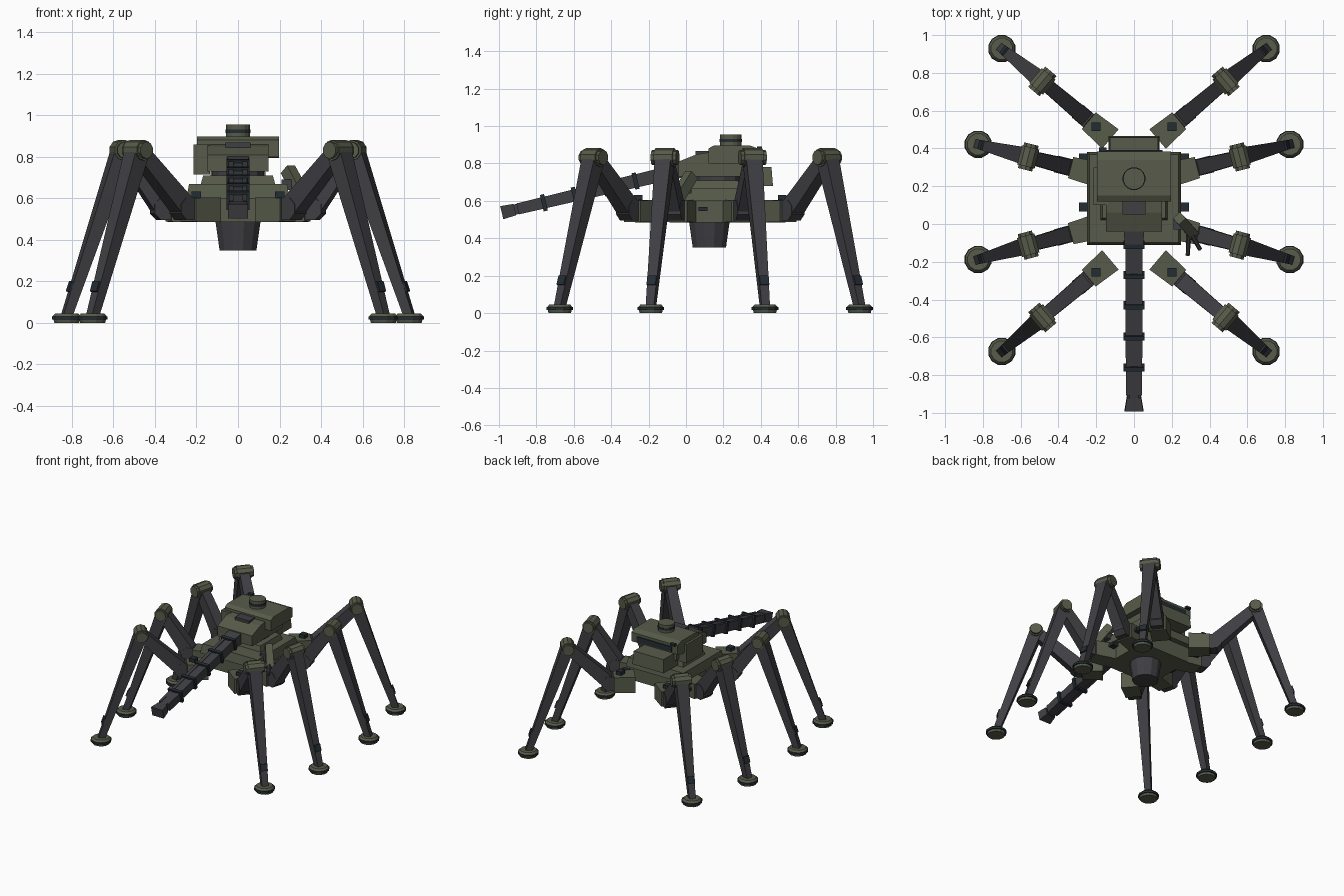
import bpy, bmesh, math
from mathutils import Vector, Matrix

if "Cube" in bpy.data.objects:
    bpy.data.objects.remove(bpy.data.objects["Cube"])


def mat(name, col):
    m = bpy.data.materials.new(name)
    m.diffuse_color = (*col, 1)
    m.use_nodes = True
    m.node_tree.nodes["Principled BSDF"].inputs["Base Color"].default_value = m.diffuse_color
    return m


OLIVE = mat("olive", (0.095, 0.105, 0.068))
STEEL = mat("steel", (0.05, 0.05, 0.057))
DARK = mat("dark", (0.018, 0.026, 0.033))


def loft(name, rings, material):
    """Skin a list of equal-length point rings and cap both ends."""
    bm = bmesh.new()
    vs = [[bm.verts.new(p) for p in r] for r in rings]
    n = len(vs[0])
    for a, b in zip(vs, vs[1:]):
        for i in range(n):
            bm.faces.new((a[i], a[(i + 1) % n], b[(i + 1) % n], b[i]))
    bm.faces.new(vs[0])
    bm.faces.new(vs[-1])
    bmesh.ops.recalc_face_normals(bm, faces=bm.faces)
    me = bpy.data.meshes.new(name)
    bm.to_mesh(me)
    bm.free()
    me.materials.append(material)
    ob = bpy.data.objects.new(name, me)
    bpy.context.collection.objects.link(ob)
    return ob


def frame(p, q):
    d = (Vector(q) - Vector(p)).normalized()
    side = d.cross(Vector((0, 0, 1)))
    side = side.normalized() if side.length > 1e-4 else Vector((1, 0, 0))
    return side, side.cross(d)


def beam(name, p, q, s0, s1, material):
    """Tapered box from p to q; sizes are (horizontal width, depth)."""
    u, v = frame(p, q)
    rings = [[Vector(c) + u * a * w / 2 + v * b * h / 2
              for a, b in ((-1, -1), (1, -1), (1, 1), (-1, 1))]
             for c, (w, h) in ((p, s0), (q, s1))]
    return loft(name, rings, material)


def drum(name, p, q, r0, r1, material, n=12):
    u, v = frame(p, q)
    rings = [[Vector(c) + r * (u * math.cos(t) + v * math.sin(t))
              for t in (2 * math.pi * (i + 0.5) / n for i in range(n))]
             for c, r in ((p, r0), (q, r1))]
    return loft(name, rings, material)


def box(name, lo, hi, material, inset=0):
    """Axis-aligned box, its top edge drawn in by inset."""
    rings = []
    for z, k in ((lo[2], 0), (hi[2], inset)):
        rings.append([(lo[0] + k, lo[1] + k, z), (hi[0] - k, lo[1] + k, z),
                      (hi[0] - k, hi[1] - k, z), (lo[0] + k, hi[1] - k, z)])
    return loft(name, rings, material)


def slab(name, profile, x0, x1, material):
    """Extrude a (y, z) side profile across x."""
    return loft(name, [[(x, y, z) for y, z in profile] for x in (x0, x1)], material)


# Eight legs: hip start, knee and foot in plan
legs = {
    "front": ((0.125, -0.19), (0.485, -0.495), (0.70, -0.675)),
    "mid_front": ((0.19, -0.012), (0.56, -0.112), (0.825, -0.188)),
    "mid_rear": ((0.19, 0.262), (0.56, 0.355), (0.825, 0.422)),
    "rear": ((0.125, 0.45), (0.485, 0.755), (0.70, 0.928)),
}
for label, pts in legs.items():
    for s, sn in ((1, "right"), (-1, "left")):
        hip, knee, foot = (Vector((x * s, y, 0)) for x, y in pts)
        d = (knee - hip).normalized()
        side = Vector((-d.y, d.x, 0))
        up = Vector((0, 0, 1))
        nm = f"{label}_{sn}_"
        # hip block and joint
        h0, h1 = hip + up * 0.545, hip + d * 0.15 + up * 0.545
        beam(nm + "hip", h0, h1, (0.135, 0.12), (0.115, 0.115), OLIVE)
        j = hip + d * 0.175 + up * 0.55
        drum(nm + "hip_joint", j - side * 0.045, j + side * 0.045, 0.06, 0.06, STEEL, 8)
        if label in ("front", "rear"):
            c = hip + d * 0.10 + up * 0.62
            box(nm + "sensor", c - Vector((.023, .023, .015)), c + Vector((.023, .023, .012)), DARK)
        # upper leg, knee, lower leg
        k = knee + up * 0.832
        beam(nm + "upper_leg", j, k, (0.085, 0.10), (0.07, 0.075), STEEL)
        drum(nm + "knee", k - side * 0.052, k + side * 0.052, 0.05, 0.05, OLIVE, 10)
        drum(nm + "knee_pin", k - side * 0.07, k + side * 0.07, 0.041, 0.041, OLIVE, 10)
        f = foot + up * 0.035
        beam(nm + "lower_leg", k, f, (0.09, 0.085), (0.045, 0.045), STEEL)
        a, b = k.lerp(f, 0.80), k.lerp(f, 0.86)
        beam(nm + "ankle_unit", a + d * 0.018, b + d * 0.018, (0.05, 0.04), (0.05, 0.04), DARK)
        # foot pad
        drum(nm + "foot_base", foot, foot + up * 0.016, 0.062, 0.066, OLIVE)
        drum(nm + "foot_rim", foot + up * 0.016, foot + up * 0.032, 0.074, 0.074, DARK)
        drum(nm + "foot_cap", foot + up * 0.032, foot + up * 0.046, 0.07, 0.058, OLIVE)

# Hull
box("lower_hull", (-0.21, -0.07, 0.485), (0.21, 0.34, 0.60), OLIVE)
box("hull_deck", (-0.248, -0.11, 0.60), (0.248, 0.38, 0.67), OLIVE, 0.012)
box("turret_base", (-0.18, 0.02, 0.665), (0.18, 0.29, 0.71), OLIVE, 0.012)
drum("turret_neck", (0, 0.17, 0.70), (0, 0.17, 0.76), 0.13, 0.13, STEEL)
for s in (1, -1):
    for y in (0.09, 0.35):
        box("side_sensor", (s * 0.265 - 0.025, y - 0.024, 0.545),
            (s * 0.265 + 0.025, y + 0.024, 0.568), DARK)
drum("belly_pod", (0, 0.125, 0.487), (0, 0.125, 0.385), 0.112, 0.097, STEEL)
drum("belly_pod_tip", (0, 0.125, 0.385), (0, 0.125, 0.35), 0.097, 0.092, STEEL)

# Turret
slab("turret_body", [(-0.04, 0.73), (-0.04, 0.81), (0.06, 0.85), (0.13, 0.86),
                     (0.33, 0.86), (0.33, 0.73)], -0.148, 0.148, OLIVE)
slab("turret_roof", [(0.12, 0.80), (0.12, 0.88), (0.15, 0.897), (0.34, 0.897),
                     (0.385, 0.88), (0.385, 0.81), (0.34, 0.795)], -0.197, 0.197, OLIVE)
box("left_armour_box", (-0.215, 0.10, 0.715), (-0.135, 0.30, 0.86), OLIVE)
box("rear_box", (-0.135, 0.29, 0.68), (0.135, 0.465, 0.78), OLIVE, 0.008)
box("rear_vent", (-0.15, 0.36, 0.82), (0.15, 0.392, 0.86), DARK)
box("roof_sight", (-0.06, 0.05, 0.83), (0.06, 0.13, 0.868), STEEL)
box("rear_lamp", (-0.185, 0.38, 0.875), (-0.145, 0.405, 0.892), DARK)
drum("cupola", (0, 0.24, 0.89), (0, 0.24, 0.955), 0.058, 0.058, OLIVE, 16)
drum("cupola_ring", (0, 0.24, 0.915), (0, 0.24, 0.932), 0.061, 0.061, DARK, 16)

# Main gun, sloping down to the front
g0, g1 = Vector((0, 0.02, 0.775)), Vector((0, -0.985, 0.537))


def gun(y):
    return g0.lerp(g1, (g0.y - y) / (g0.y - g1.y))


beam("gun_mantlet", gun(0.02), gun(-0.10), (0.11, 0.085), (0.10, 0.075), STEEL)
beam("gun_barrel", gun(-0.05), gun(-0.925), (0.05, 0.062), (0.05, 0.055), STEEL)
for s in (1, -1):
    o = Vector((s * 0.033, 0, 0))
    beam("gun_rail", gun(-0.02) + o, gun(-0.90) + o, (0.026, 0.075), (0.02, 0.06), STEEL)
for y in (-0.11, -0.27, -0.43, -0.595, -0.76):
    beam("barrel_band", gun(y + 0.011), gun(y - 0.011), (0.112, 0.09), (0.112, 0.09), DARK)
beam("muzzle", gun(-0.915), gun(-0.985), (0.075, 0.062), (0.098, 0.072), STEEL)

# Small side gun on the right
p, q = Vector((0.24, 0.03, 0.74)), Vector((0.31, -0.05, 0.61))
beam("side_gun_body", p, q, (0.05, 0.06), (0.055, 0.06), OLIVE)
box("side_gun_mount", (0.21, -0.03, 0.64), (0.275, 0.03, 0.69), STEEL)
for tip in ((0.285, -0.165, 0.60), (0.35, -0.135, 0.60)):
    drum("side_gun_barrel", q.lerp(p, 0.3), tip, 0.015, 0.012, STEEL, 8)
